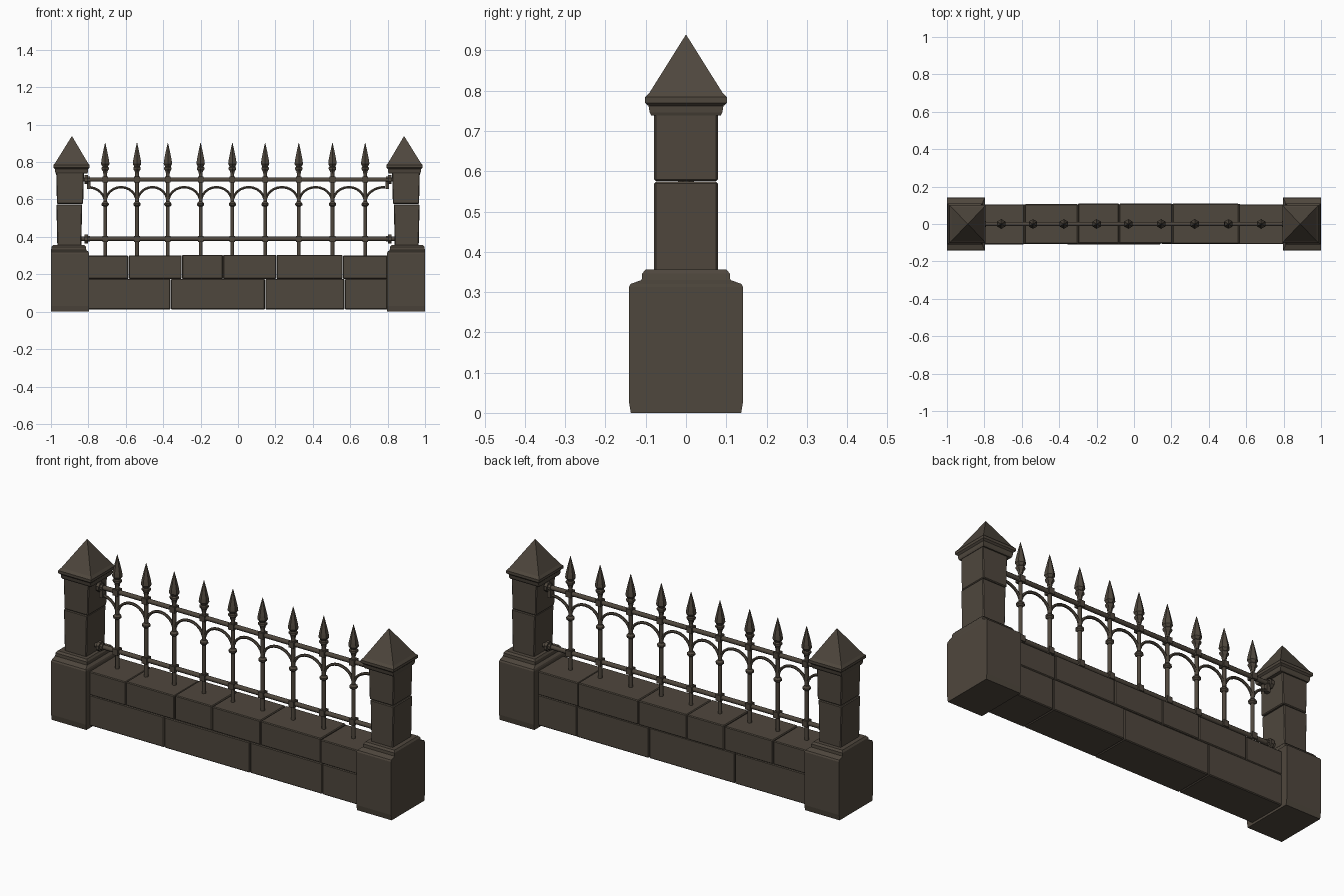
import bpy, bmesh, math, random
from mathutils import Vector

if "Cube" in bpy.data.objects:
    bpy.data.objects.remove(bpy.data.objects["Cube"])

random.seed(4)
mat = bpy.data.materials.new("dark brown stone and iron")
mat.diffuse_color = (0.078, 0.063, 0.047, 1)
mat.use_nodes = True
mat.node_tree.nodes["Principled BSDF"].inputs["Base Color"].default_value = mat.diffuse_color


def finish(name, bm, smooth=False, bevel=0):
    bmesh.ops.remove_doubles(bm, verts=bm.verts, dist=1e-5)
    bmesh.ops.recalc_face_normals(bm, faces=bm.faces)
    me = bpy.data.meshes.new(name)
    bm.to_mesh(me)
    bm.free()
    me.materials.append(mat)
    ob = bpy.data.objects.new(name, me)
    bpy.context.collection.objects.link(ob)
    if bevel:
        mod = ob.modifiers.new("worn edges", 'BEVEL')
        mod.width, mod.segments = bevel, 1
    if smooth:
        bpy.ops.object.select_all(action='DESELECT')
        ob.select_set(True)
        bpy.context.view_layer.objects.active = ob
        bpy.ops.object.shade_smooth_by_angle(angle=math.radians(50))
    return ob


def skin(bm, rings):
    """Join rings of points into a capped surface."""
    rows = [[bm.verts.new(p) for p in r] for r in rings]
    n = len(rows[0])
    for a, b in zip(rows, rows[1:]):
        for i in range(n):
            j = (i + 1) % n
            bm.faces.new((a[i], a[j], b[j], b[i]))
    bm.faces.new(rows[0][::-1])
    bm.faces.new(rows[-1])


def stack(name, layers, bevel=0):
    """Rectangular sections: x0, x1, half depth, z."""
    bm = bmesh.new()
    skin(bm, [[(a, -h, z), (b, -h, z), (b, h, z), (a, h, z)] for a, b, h, z in layers])
    return finish(name, bm, bevel=bevel)


def turned(bm, x, profile, sides=8):
    """Round upright part from (radius, z) pairs."""
    ang = [2 * math.pi * (i + 0.5) / sides for i in range(sides)]
    skin(bm, [[(x + r * math.cos(t), r * math.sin(t), z) for t in ang] for r, z in profile])


def tube(bm, path, r, sides=8):
    """Round tube along (x, z) points in the fence plane."""
    pts = [Vector((x, 0, z)) for x, z in path]
    rings = []
    for i, p in enumerate(pts):
        d = (pts[min(i + 1, len(pts) - 1)] - pts[max(i - 1, 0)]).normalized()
        n = Vector((-d.z, 0, d.x))
        rings.append([p + n * r * math.cos(t) + Vector((0, 1, 0)) * r * math.sin(t)
                      for t in [2 * math.pi * (k + 0.5) / sides for k in range(sides)]])
    skin(bm, rings)


def box(bm, x0, x1, y0, y1, z0, z1):
    skin(bm, [[(x0, y0, z), (x1, y0, z), (x1, y1, z), (x0, y1, z)] for z in (z0, z1)])


# stone posts at both ends
for side, s in (("left", -1), ("right", 1)):
    def sec(c, hx, hy, z):
        return (s * c - hx, s * c + hx, hy, z)
    stack(side + "_post_plinth", [
        sec(.898, .102, .137, 0), sec(.898, .102, .142, .03), sec(.898, .102, .142, .312),
        sec(.899, .100, .138, .320), sec(.905, .094, .110, .330),
        sec(.905, .092, .109, .346), sec(.905, .085, .100, .356)])
    stack(side + "_post_lower_block",
          [sec(.902, .064, .079, .35), sec(.902, .069, .079, .574)], .004)
    stack(side + "_post_upper_block",
          [sec(.898, .070, .079, .576), sec(.898, .074, .079, .742)], .004)
    stack(side + "_post_cap", [
        sec(.89, .084, .086, .738), sec(.89, .087, .090, .746), sec(.89, .088, .093, .762),
        sec(.89, .097, .102, .770), sec(.89, .097, .102, .784),
        sec(.89, .087, .090, .796), sec(.888, .001, .001, .938)])

# two courses of wall blocks
courses = (("lower", .012, .175, (-.81, -.36, .145, .57, .80)),
           ("upper", .175, .302, (-.81, -.585, -.30, -.08, .205, .56, .80)))
for label, z0, z1, joints in courses:
    for i, (a, b) in enumerate(zip(joints, joints[1:])):
        j = random.uniform(-.003, .003)
        bm = bmesh.new()
        box(bm, a + .001, b - .001, -.106 + j, .107 + j, z0, z1 + (j if z1 > .2 else 0))
        finish(f"{label}_wall_block_{i + 1}", bm, bevel=.004)

# iron rails
bars = [-.71, -.54, -.375, -.20, -.03, .145, .325, .505, .68]
for label, z in (("top", .706), ("bottom", .390)):
    bm = bmesh.new()
    tube(bm, [(-.84, z), (.84, z)], .012)
    finish(label + "_rail", bm, True)
    bm = bmesh.new()
    for s in (-1, 1):
        tube(bm, [(s * .790 - .0, z), (s * .803, z)], .017)
        tube(bm, [(s * .803, z), (s * .820, z)], .026)
    for x in bars:
        box(bm, x - .015, x + .015, -.018, .018, z - .016, z + .016)
    finish(label + "_rail_collars", bm)

# upright bars with spear tips
for i, x in enumerate(bars):
    bm = bmesh.new()
    turned(bm, x, [(.0105, .285), (.0105, .76)])
    finish(f"bar_{i + 1}", bm, True)
    bm = bmesh.new()
    turned(bm, x, [(.012, .738), (.014, .750), (.023, .762), (.023, .770), (.017, .776),
                   (.026, .790), (.023, .812), (.013, .856), (.001, .903)], 6)
    turned(bm, x, [(.012, .562), (.021, .570), (.021, .578), (.012, .588)])
    finish(f"spear_tip_{i + 1}", bm)

# arches between the bars, half arches at the ends
bm = bmesh.new()


def arch(a, b, t0=0, t1=180):
    c, r = (a + b) / 2, (b - a) / 2
    ts = [math.radians(t0 + (t1 - t0) * k / 12) for k in range(13)]
    tube(bm, [(c - r * math.cos(t), .575 + .091 * math.sin(t) ** .9) for t in ts], .0075, 6)


for a, b in zip(bars, bars[1:]):
    arch(a, b)
arch(-.90, bars[0], 90, 180)
arch(bars[-1], .89, 0, 90)
for s in (-1, 1):
    box(bm, s * .798 - .010, s * .798 + .010, -.012, .012, .655, .700)
finish("arches", bm, True)
